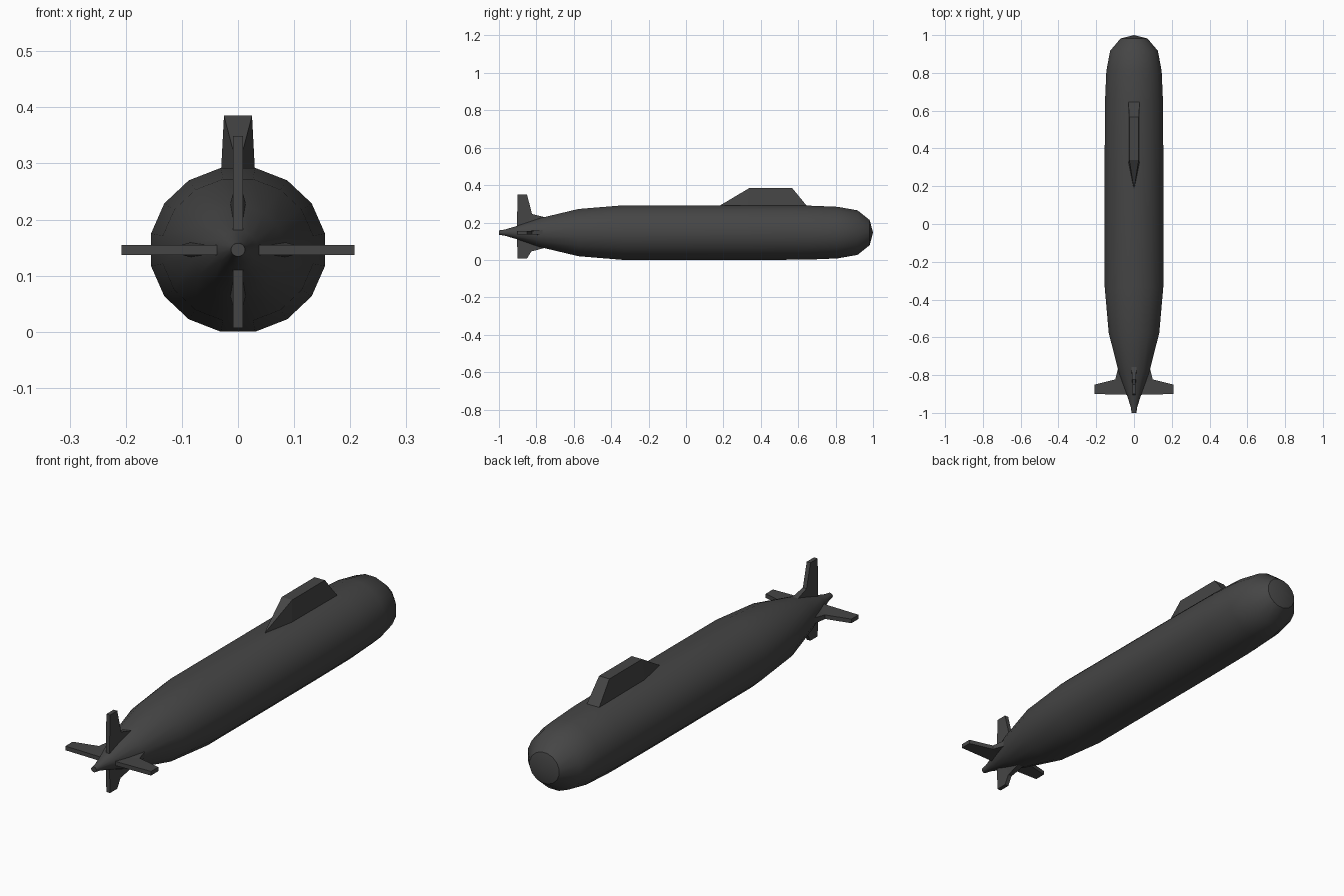
import bpy, bmesh, math
from mathutils import Matrix, Vector

if "Cube" in bpy.data.objects:
    bpy.data.objects.remove(bpy.data.objects["Cube"])

CZ = 0.146  # height of the hull axis

grey = bpy.data.materials.new("dark grey paint")
grey.diffuse_color = (0.06, 0.06, 0.06, 1)
grey.use_nodes = True
grey.node_tree.nodes["Principled BSDF"].inputs["Base Color"].default_value = grey.diffuse_color


def finish(name, bm, smooth=False):
    bmesh.ops.recalc_face_normals(bm, faces=bm.faces)
    me = bpy.data.meshes.new(name)
    bm.to_mesh(me)
    bm.free()
    me.materials.append(grey)
    ob = bpy.data.objects.new(name, me)
    bpy.context.collection.objects.link(ob)
    if smooth:
        bpy.context.view_layer.objects.active = ob
        ob.select_set(True)
        bpy.ops.object.shade_smooth_by_angle(angle=math.radians(32))
        ob.select_set(False)
    return ob


def hull_of(name, points, matrix=Matrix()):
    bm = bmesh.new()
    for p in points:
        bm.verts.new(matrix @ Vector(p))
    res = bmesh.ops.convex_hull(bm, input=bm.verts)
    junk = [g for g in res["geom_interior"] if isinstance(g, bmesh.types.BMVert)]
    bmesh.ops.delete(bm, geom=junk, context='VERTS')
    bmesh.ops.dissolve_limit(bm, angle_limit=0.01, verts=bm.verts, edges=bm.edges)
    return finish(name, bm)


# Pressure hull: 16-sided lofted rings (y, scale)
profile = [(-1.0, 0.08), (-0.97, 0.11), (-0.91, 0.23), (-0.78, 0.53), (-0.575, 0.865),
           (-0.335, 1.0), (0.4, 1.0), (0.65, 0.99), (0.81, 0.945), (0.917, 0.815), (0.982, 0.46)]
N = 16
bm = bmesh.new()
rings = []
for y, s in profile:
    ring = []
    for i in range(N):
        a = 2 * math.pi * (i + 0.5) / N
        ring.append(bm.verts.new((0.158 * s * math.cos(a), y, CZ + 0.1488 * s * math.sin(a))))
    rings.append(ring)
for r0, r1 in zip(rings, rings[1:]):
    for i in range(N):
        j = (i + 1) % N
        bm.faces.new((r0[i], r0[j], r1[j], r1[i]))
bm.faces.new(rings[0])
nose = bm.verts.new((0, 1.0, CZ))
for i in range(N):
    bm.faces.new((rings[-1][i], rings[-1][(i + 1) % N], nose))
finish("hull", bm, smooth=True)

# Sail with flat top and pointed trailing end
sail = [(0, 0.18, z) for z in (0.25, 0.29)]
for s in (-1, 1):
    sail += [(s * 0.025, 0.567, 0.385), (s * 0.025, 0.34, 0.385)]
    for z in (0.25, 0.29):
        sail += [(s * 0.03, 0.645, z), (s * 0.03, 0.33, z)]
hull_of("sail", sail)

# Four tail fins, each a blade with a thicker wedge at its root
for name, angle, tip in (("right_fin", 0, 0.208), ("top_fin", 90, 0.203),
                         ("left_fin", 180, 0.208), ("bottom_fin", 270, 0.139)):
    m = Matrix.Translation((0, 0, CZ)) @ Matrix.Rotation(math.radians(-angle), 4, 'Y')
    blade, root = [], []
    for s in (-1, 1):
        blade += [(r, y, s * 0.009) for r, y in
                  ((0.0, -0.905), (tip, -0.9), (tip, -0.85), (0.088, -0.82), (0.0, -0.8))]
        root += [(0.03, -0.9, s * 0.006), (0.0, -0.76, s * 0.013), (0.082, -0.755, s * 0.014),
                 (0.1, -0.825, s * 0.009)]
    hull_of(name, blade, m)
    hull_of(name + "_root", root, m)
